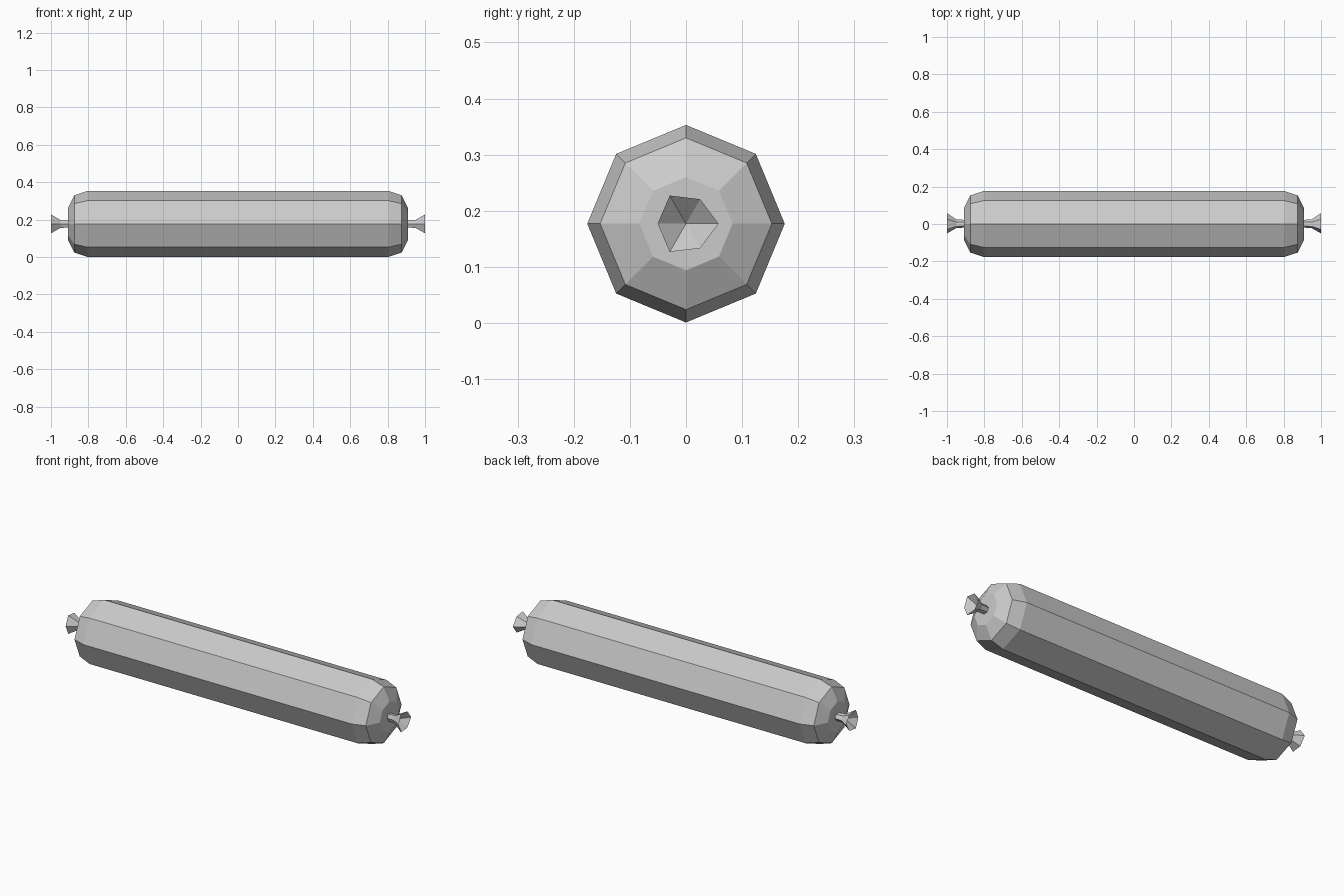
import bpy, bmesh
from math import cos, sin, tau

if "Cube" in bpy.data.objects:
    bpy.data.objects.remove(bpy.data.objects["Cube"])

CZ = 0.177  # height of the long axis


def lathe_x(name, rings, radius_factors, cap_start, cap_end):
    """Skin rings (x, radius) around the x axis; factors shape the section."""
    bm = bmesh.new()
    n = len(radius_factors)
    loops = []
    for x, r in rings:
        if r == 0:
            loops.append([bm.verts.new((x, 0, CZ))] * n)
        else:
            loops.append([bm.verts.new((x, r * f * cos(tau * i / n),
                                        CZ + r * f * sin(tau * i / n)))
                          for i, f in enumerate(radius_factors)])
    for a, b in zip(loops, loops[1:]):
        for i in range(n):
            j = (i + 1) % n
            quad = [a[i], a[j], b[j], b[i]]
            bm.faces.new(list(dict.fromkeys(quad)))
    if cap_start:
        bm.faces.new(loops[0][::-1])
    if cap_end:
        bm.faces.new(loops[-1])
    bmesh.ops.recalc_face_normals(bm, faces=bm.faces)
    mesh = bpy.data.meshes.new(name)
    bm.to_mesh(mesh)
    bm.free()
    obj = bpy.data.objects.new(name, mesh)
    bpy.context.collection.objects.link(obj)
    return obj


# Eight-sided sausage body with rounded ends
half = [(0.805, 0.176), (0.875, 0.153), (0.91, 0.083)]
body = [(-x, r) for x, r in reversed(half)] + half
lathe_x("sausage_body", body, [1] * 8, True, True)

# Six-sided twisted casing ends: narrow neck, flared rim, hollow cone inside
knot = [(0.905, 0.022), (0.95, 0.025), (1.0, 0.058), (0.955, 0)]
tip = lathe_x("casing_ends", knot, [1, 0.87] * 3, True, False)
mirror = tip.modifiers.new("mirror", 'MIRROR')
mirror.use_axis = (True, False, False)
